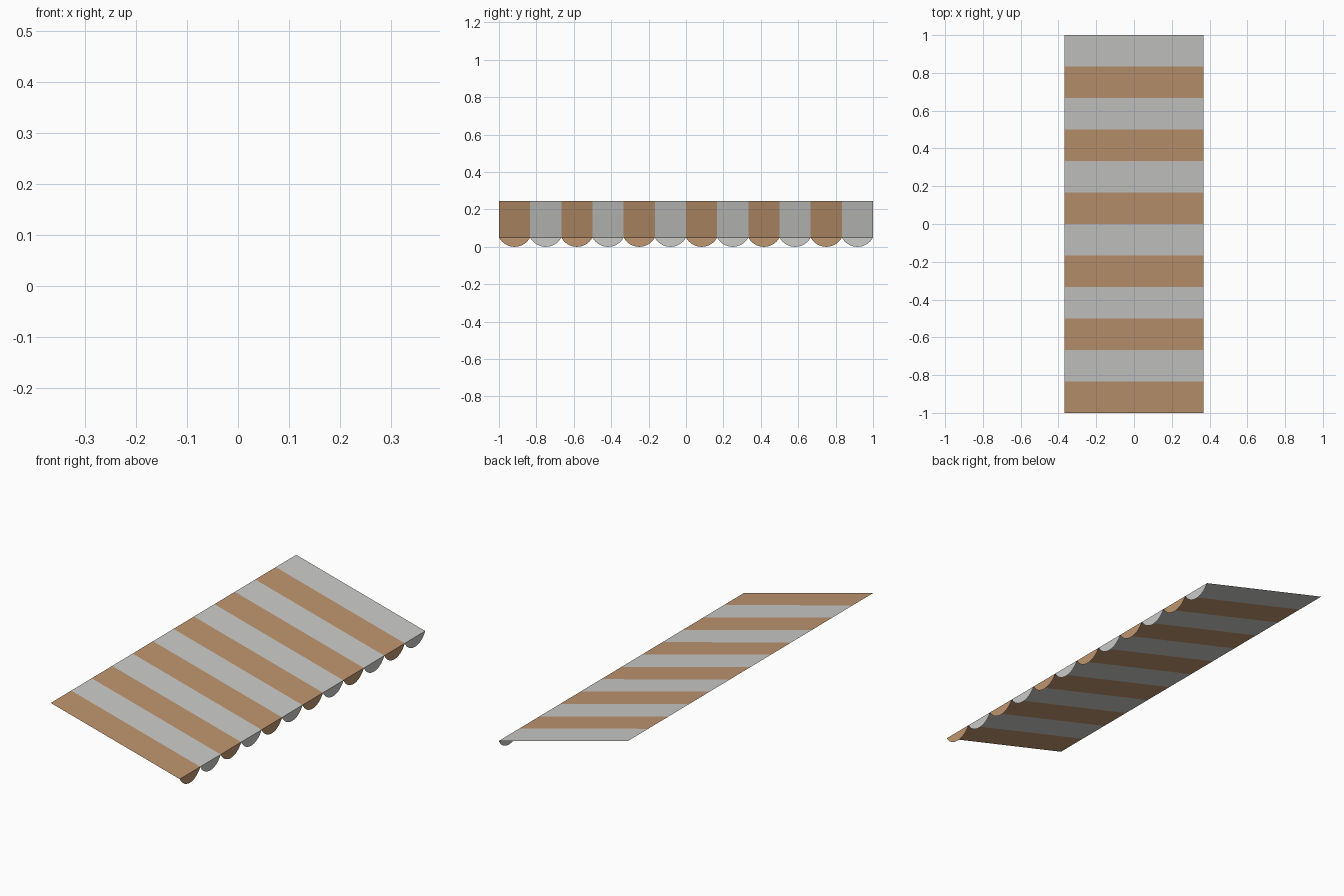
import bpy, bmesh, math

if "Cube" in bpy.data.objects:
    bpy.data.objects.remove(bpy.data.objects["Cube"])

N = 12                      # stripes
W = 2.0 / N                 # stripe width
X, Z_HIGH, Z_LOW = 0.368, 0.246, 0.05
SEGS = 16                   # segments per scallop arc


def material(name, rgb):
    m = bpy.data.materials.new(name)
    m.diffuse_color = (*rgb, 1.0)
    m.use_nodes = True
    m.node_tree.nodes["Principled BSDF"].inputs["Base Color"].default_value = m.diffuse_color
    return m


MATS = [material("tan_stripe", (0.52, 0.30, 0.16)),
        material("light_grey_stripe", (0.59, 0.59, 0.58))]


def striped_object(name, outline):
    """One flat panel per stripe; outline(y0, y1) gives its corners."""
    bm = bmesh.new()
    for i in range(N):
        y0 = -1 + i * W
        face = bm.faces.new([bm.verts.new(p) for p in outline(y0, y0 + W)])
        face.material_index = i % 2
    bmesh.ops.remove_doubles(bm, verts=bm.verts, dist=1e-5)
    me = bpy.data.meshes.new(name)
    bm.to_mesh(me)
    bm.free()
    for m in MATS:
        me.materials.append(m)
    ob = bpy.data.objects.new(name, me)
    bpy.context.collection.objects.link(ob)
    return ob


# Sloping cloth, high at -x and low at +x
def cloth_panel(y0, y1):
    return [(-X, y0, Z_HIGH), (X, y0, Z_LOW), (X, y1, Z_LOW), (-X, y1, Z_HIGH)]


# Hanging scallop: circular arc below the low edge, facing +x
def scallop(y0, y1):
    half, sag = (y1 - y0) / 2, Z_LOW
    r = (half * half + sag * sag) / (2 * sag)
    a = math.asin(half / r)
    mid = (y0 + y1) / 2
    pts = []
    for k in range(SEGS + 1):
        t = -a + 2 * a * k / SEGS
        pts.append((X, mid + r * math.sin(t), r - r * math.cos(t)))
    return pts


striped_object("awning_cloth", cloth_panel)
striped_object("scalloped_valance", scallop)
